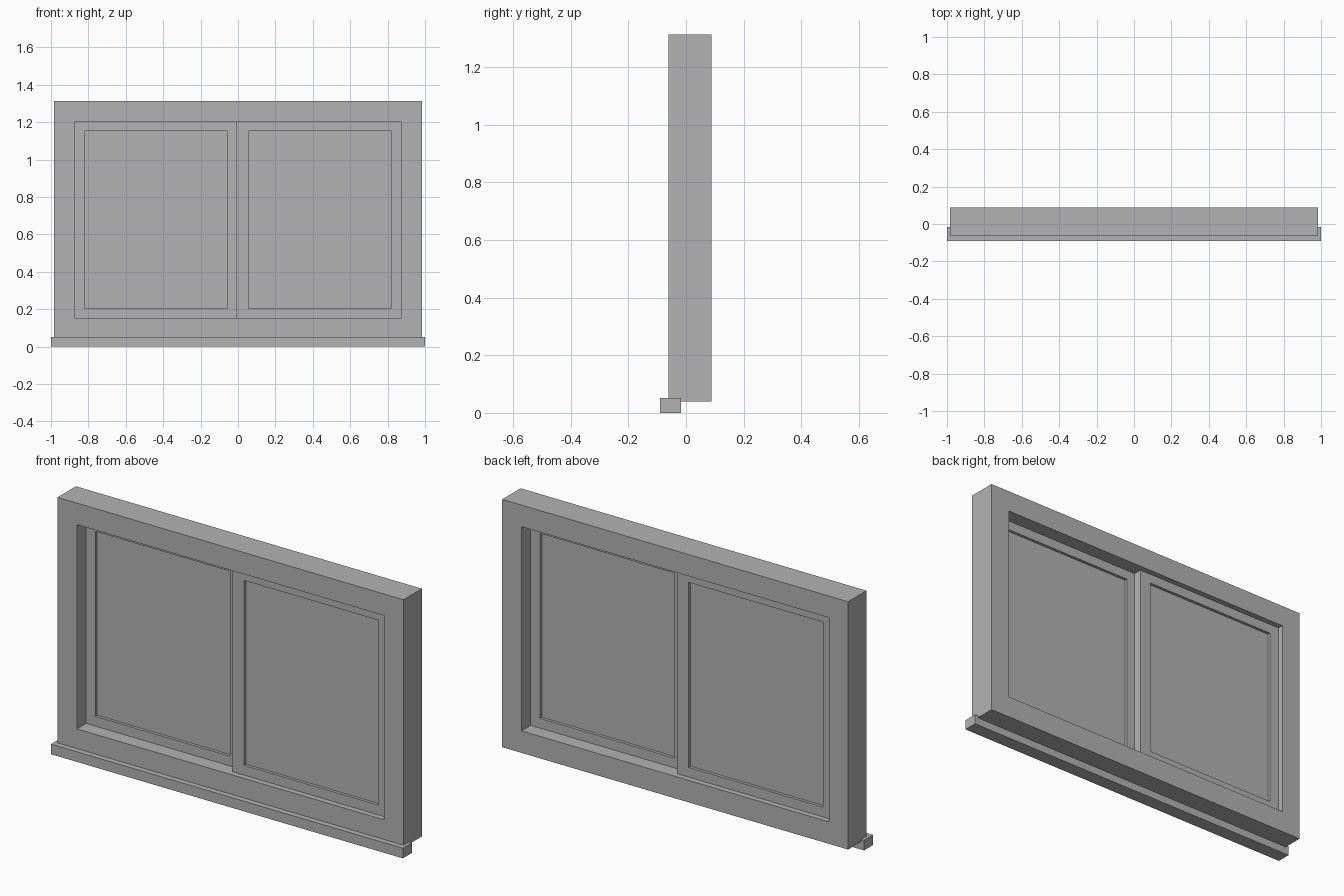
import bpy, bmesh

cube = bpy.data.objects.get("Cube")
if cube:
    bpy.data.objects.remove(cube, do_unlink=True)

grey = bpy.data.materials.new("plain_grey")
grey.use_nodes = True
colour = (0.45, 0.45, 0.45, 1)
grey.diffuse_color = colour
grey.node_tree.nodes["Principled BSDF"].inputs["Base Color"].default_value = colour


def finish(name, bm):
    bmesh.ops.recalc_face_normals(bm, faces=bm.faces)
    mesh = bpy.data.meshes.new(name)
    bm.to_mesh(mesh)
    bm.free()
    mesh.materials.append(grey)
    obj = bpy.data.objects.new(name, mesh)
    bpy.context.collection.objects.link(obj)
    return obj


def corners(rect):
    x0, x1, z0, z1 = rect
    return [(x0, z0), (x1, z0), (x1, z1), (x0, z1)]


def box(name, rect, y0, y1):
    bm = bmesh.new()
    rings = [[bm.verts.new((x, y, z)) for x, z in corners(rect)] for y in (y0, y1)]
    for ring in rings:
        bm.faces.new(ring)
    for i in range(4):
        j = (i + 1) % 4
        bm.faces.new((rings[0][i], rings[0][j], rings[1][j], rings[1][i]))
    return finish(name, bm)


def border(name, outer, inner, y0, y1):
    """Rectangular surround with mitred corners and an open middle."""
    bm = bmesh.new()
    section = [(outer, y0), (outer, y1), (inner, y1), (inner, y0)]
    loops = [[bm.verts.new((x, y, z)) for x, z in corners(r)] for r, y in section]
    for k in range(4):
        a, b = loops[k], loops[(k + 1) % 4]
        for i in range(4):
            j = (i + 1) % 4
            bm.faces.new((a[i], a[j], b[j], b[i]))
    return finish(name, bm)


FRONT, BACK = -0.061, 0.088
MID = (FRONT + BACK) / 2
SASH = 0.045

# Outer frame and projecting sill
border("outer_frame", (-0.983, 0.983, 0.04, 1.313), (-0.873, 0.873, 0.153, 1.202), FRONT, BACK)
box("sill", (-1, 1, 0, 0.052), -0.09, -0.017)

# Two sliding sashes, one behind the other, overlapping at the middle
for side, sign, y0 in (("left", 1, MID - SASH), ("right", -1, MID)):
    outer = sorted((sign * -0.008, sign * 0.873))
    inner = sorted((sign * 0.056, sign * 0.82))
    border(side + "_sash", (*outer, 0.153, 1.202), (*inner, 0.203, 1.153), y0, y0 + SASH)
    box(side + "_pane", (*inner, 0.203, 1.153), y0 + SASH / 3, y0 + SASH * 2 / 3)
